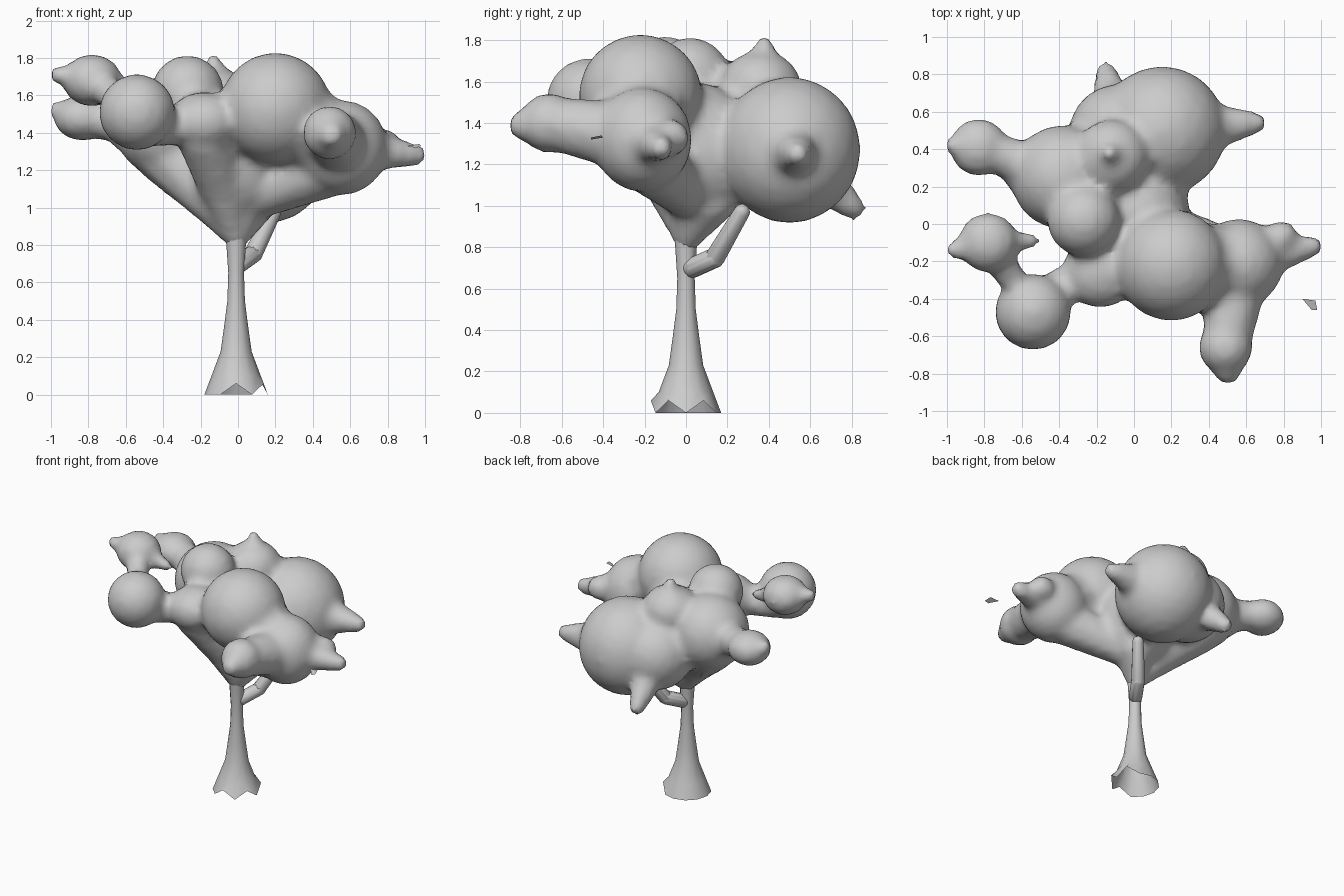
import bpy, bmesh
from math import cos, sin, tau
from mathutils import Matrix, Vector

if "Cube" in bpy.data.objects:
    bpy.data.objects.remove(bpy.data.objects["Cube"])


def finish(bm, name, smooth=True):
    me = bpy.data.meshes.new(name)
    bm.to_mesh(me)
    bm.free()
    for p in me.polygons:
        p.use_smooth = smooth
    ob = bpy.data.objects.new(name, me)
    bpy.context.collection.objects.link(ob)
    return ob


def blob(bm, c, r, flat=1.0, sub=3):
    m = Matrix.Translation(c) @ Matrix.Diagonal((r, r, r * flat, 1))
    bmesh.ops.create_icosphere(bm, subdivisions=sub, radius=1, matrix=m)


def limb(bm, a, ra, b, rb):
    # tapered capsule: hull around two spheres
    t = bmesh.new()
    blob(t, a, ra, 1, 2)
    blob(t, b, rb, 1, 2)
    res = bmesh.ops.convex_hull(t, input=t.verts[:])
    inner = [v for v in res["geom_interior"] if isinstance(v, bmesh.types.BMVert)]
    bmesh.ops.delete(t, geom=inner, context='VERTS')
    bmesh.ops.recalc_face_normals(t, faces=t.faces[:])
    tmp = bpy.data.meshes.new("tmp")
    t.to_mesh(tmp)
    t.free()
    bm.from_mesh(tmp)
    bpy.data.meshes.remove(tmp)


# leaf masses: centre, radius, vertical squash
masses = {
    "back": ((0.15, 0.50, 1.27), 0.345, 1.03),
    "back_mid": ((-0.08, 0.48, 1.27), 0.27, 1.0),
    "front": ((0.20, -0.22, 1.53), 0.30, 1.0),
    "right": ((0.56, -0.21, 1.32), 0.24, 1.06),
    "front_lobe": ((0.49, -0.66, 1.40), 0.145, 1.0),
    "ball": ((-0.54, -0.47, 1.51), 0.205, 1.0),
    "star": ((-0.78, -0.10, 1.68), 0.16, 0.88),
    "far_left": ((-0.83, 0.41, 1.48), 0.155, 0.8),
    "left": ((-0.38, 0.25, 1.43), 0.28, 0.98),
    "knob": ((-0.27, 0.02, 1.62), 0.195, 1.0),
    "front_left": ((-0.18, -0.25, 1.46), 0.20, 0.8),
    "core": ((0.02, 0.06, 1.26), 0.28, 1.2),
    "crest": ((-0.12, 0.36, 1.57), 0.20, 0.9),
}
# pointed outgrowths: parent mass, tip, tip radius
tips = [
    ("right", (0.79, -0.07, 1.33), 0.09),
    ("right", (0.95, -0.12, 1.28), 0.06),
    ("front_lobe", (0.50, -0.78, 1.39), 0.08),
    ("front_left", (-0.50, -0.39, 1.42), 0.10),
    ("back", (0.65, 0.54, 1.25), 0.06),
    ("back_mid", (-0.15, 0.81, 0.99), 0.06),
    ("crest", (-0.13, 0.38, 1.79), 0.04),
    ("star", (-0.96, -0.14, 1.71), 0.05),
    ("star", (-0.53, -0.09, 1.62), 0.035),
    ("far_left", (-0.96, 0.42, 1.52), 0.055),
    ("left", (-0.58, 0.28, 1.42), 0.13),
]
# connecting limbs: thickness as a share of each mass
links = [("right", "front_lobe", 0.75, 0.9), ("front", "right", 0.8, 0.85),
         ("star", "ball", 0.6, 0.3), ("far_left", "left", 0.65, 0.5)]

bm = bmesh.new()
pos = {k: Vector(c) for k, (c, r, f) in masses.items()}
rad = {k: r for k, (c, r, f) in masses.items()}
for c, r, f in masses.values():
    blob(bm, c, r, f)
for k, p, r in tips:
    limb(bm, pos[k], rad[k] * 0.6, p, r)
for a, b, sa, sb in links:
    limb(bm, pos[a], rad[a] * sa, pos[b], rad[b] * sb)
# boughs: sweep from each inner mass down to the fork, then into the trunk
for k, fork, s in [("left", (-0.15, 0.05, 1.05), 0.8), ("right", (0.05, 0.03, 1.05), 0.7),
                   ("front_left", (-0.08, -0.07, 1.10), 0.75), ("core", (0.08, 0.12, 1.03), 0.8)]:
    low = pos[k] - Vector((0, 0, 0.08))
    limb(bm, low, rad[k] * s, fork, 0.13)
    limb(bm, fork, 0.13, (-0.005, 0, 0.81), 0.045)

canopy = finish(bm, "canopy")
m = canopy.modifiers.new("fuse", 'REMESH')
m.mode = 'VOXEL'
m.voxel_size = 0.03
m.use_smooth_shade = True
m = canopy.modifiers.new("soften", 'SMOOTH')
m.iterations = 4

# trunk: lofted rings with a ragged flared foot
bm = bmesh.new()
N = 12
rings = []
for z, r in [(0, 0.17), (0.10, 0.132), (0.23, 0.083), (0.36, 0.065),
             (0.50, 0.047), (0.65, 0.042), (0.80, 0.052), (1.0, 0.07)]:
    ring = []
    for i in range(N):
        a = tau * i / N
        lift = 0.06 if z == 0 and i % 2 and cos(a + 0.5) > -0.3 else 0
        ring.append(bm.verts.new((r * cos(a) - 0.01, r * sin(a), z + lift)))
    rings.append(ring)
for lo, hi in zip(rings, rings[1:]):
    for i in range(N):
        j = (i + 1) % N
        bm.faces.new((lo[i], lo[j], hi[j], hi[i]))
finish(bm, "trunk")

# side branch: strut rising from the trunk to the back mass
bm = bmesh.new()
elbow = (0.08, 0.14, 0.75)
limb(bm, (0.01, 0.03, 0.70), 0.05, elbow, 0.05)
limb(bm, elbow, 0.05, (0.19, 0.27, 0.97), 0.04)
finish(bm, "side_branch")

# loose leaf near the right side
bm = bmesh.new()
leaf = [(0.90, -0.40, 1.33), (0.95, -0.46, 1.32), (0.98, -0.46, 1.33), (0.97, -0.41, 1.34)]
bm.faces.new([bm.verts.new(p) for p in leaf])
finish(bm, "loose_leaf", False)
